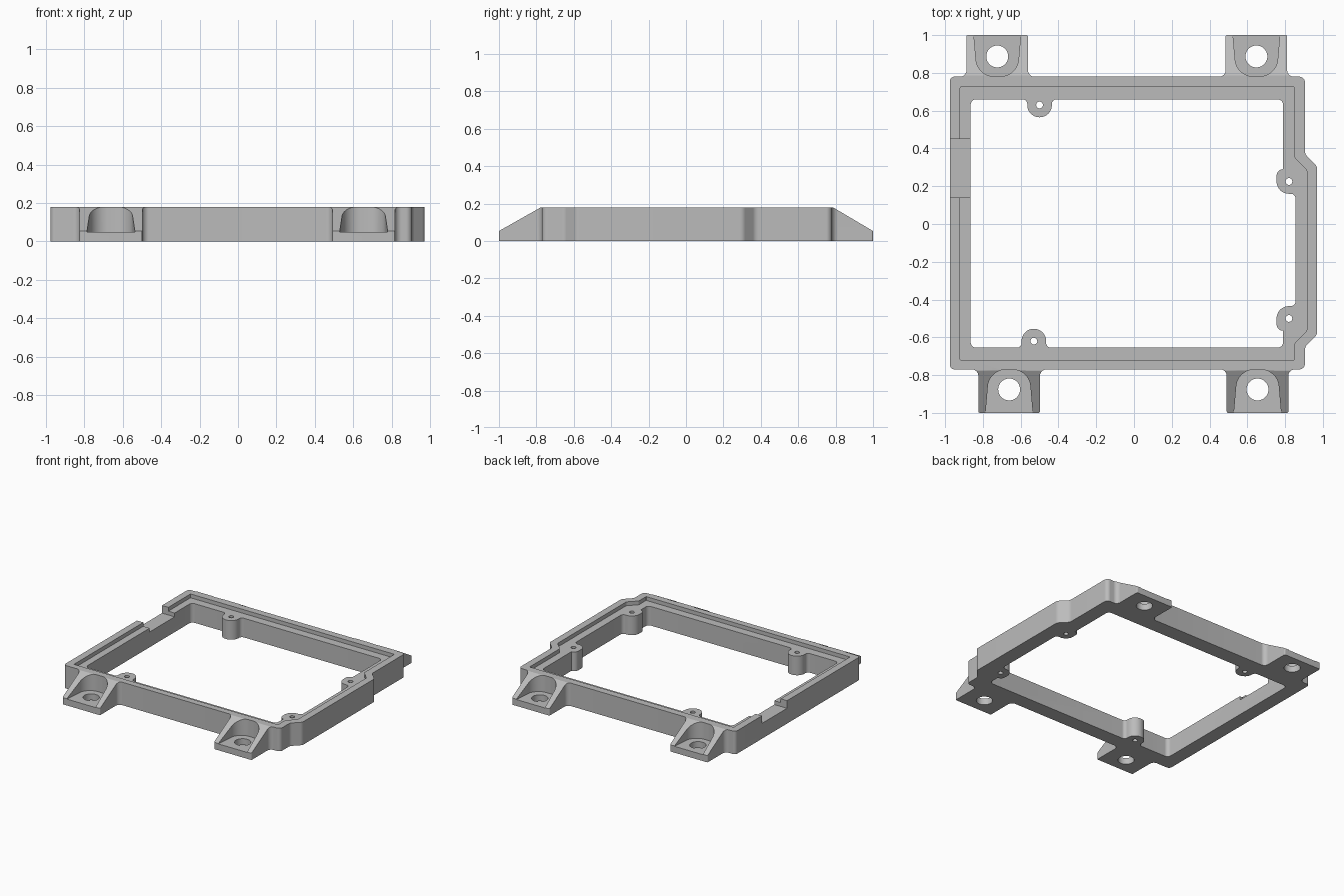
import bpy, bmesh, math
from mathutils import Vector

cube = bpy.data.objects.get("Cube")
if cube:
    bpy.data.objects.remove(cube, do_unlink=True)

TOP, LEDGE, NOTCH, EAR = 0.18, 0.15, 0.12, 0.05

grey = bpy.data.materials.new("plain grey")
grey.use_nodes = True
grey.diffuse_color = (0.5, 0.5, 0.5, 1)
grey.node_tree.nodes["Principled BSDF"].inputs["Base Color"].default_value = (0.5, 0.5, 0.5, 1)


def rounded(corners, steps=8):
    """Turn (x, y, radius) corners into a filleted outline."""
    out = []
    for i, (x, y, r) in enumerate(corners):
        p = Vector((x, y))
        if r == 0:
            out.append(p)
            continue
        a = (Vector(corners[i - 1][:2]) - p).normalized()
        b = (Vector(corners[(i + 1) % len(corners)][:2]) - p).normalized()
        half = math.acos(max(-1, min(1, a.dot(b)))) / 2
        centre = p + (a + b).normalized() * (r / math.sin(half))
        start = p + a * (r / math.tan(half)) - centre
        end = p + b * (r / math.tan(half)) - centre
        for k in range(steps + 1):
            out.append(centre + start.lerp(end, k / steps).normalized() * r)
    return out


def disc(x, y, r, n=40):
    return [(x + r * math.cos(k * math.tau / n), y + r * math.sin(k * math.tau / n))
            for k in range(n)]


def prism(name, outline, low, high, along_x=False):
    """Extrude an (x, y) outline along z, or a (y, z) outline along x."""
    def ring(h):
        return [bm.verts.new((h, p[0], p[1]) if along_x else (p[0], p[1], h)) for p in outline]
    bm = bmesh.new()
    lower, upper = ring(low), ring(high)
    bm.faces.new(lower[::-1])
    bm.faces.new(upper)
    for i in range(len(outline)):
        bm.faces.new((lower[i - 1], lower[i], upper[i], upper[i - 1]))
    bmesh.ops.recalc_face_normals(bm, faces=bm.faces[:])
    mesh = bpy.data.meshes.new(name)
    bm.to_mesh(mesh)
    bm.free()
    mesh.materials.append(grey)
    obj = bpy.data.objects.new(name, mesh)
    bpy.context.scene.collection.objects.link(obj)
    return obj


def cut(target, cutter):
    mod = target.modifiers.new("cut", "BOOLEAN")
    mod.operation, mod.solver, mod.object = "DIFFERENCE", "EXACT", cutter
    cutter.hide_render = True
    bpy.context.view_layer.objects.active = target
    bpy.ops.object.modifier_apply(modifier=mod.name)
    bpy.data.objects.remove(cutter, do_unlink=True)


# Mounting ears: hole centre x, hole centre y, frame edge y
back_ears = [(0.648, 0.887, 0.78), (-0.724, 0.887, 0.78)]
front_ears = [(-0.661, -0.876, -0.77), (0.654, -0.876, -0.77)]


def ear_corners(x, edge):
    s = 1 if edge > 0 else -1
    w = 0.163 * s
    return [(x + w, edge, 0.034), (x + w, s, 0.008), (x - w, s, 0.008), (x - w, edge, 0.034)]


# Frame body and ears in one outline, counter-clockwise from the front corner
body = [(0.905, -0.77, 0.03), (0.905, -0.65, 0.04), (0.97, -0.585, 0.04),
        (0.97, 0.305, 0.04), (0.905, 0.37, 0.04), (0.905, 0.78, 0.03)]
for x, _, edge in back_ears:
    body += ear_corners(x, edge)
body += [(-0.975, 0.78, 0.025), (-0.975, -0.77, 0.025)]
for x, _, edge in front_ears:
    body += ear_corners(x, edge)
frame = prism("mounting_frame", rounded(body), 0, TOP)

# Sloping tops of the ears, a hair clear of the frame edge
for s, edge in ((1, 0.78), (-1, 0.77)):
    slope = (TOP - EAR) / (1 - edge)
    height = TOP + 0.003
    wedge = [(s * (edge - 0.05), height + 0.05 * slope),
             (s * 1.1, height - (1.1 - edge) * slope), (s * 1.1, height + 0.05 * slope)]
    cut(frame, prism("ear_slope", wedge, -2, 2, True))


# Central opening, whose outline steps inward around four screw bosses
def wall_boss(x, wall, tip):
    w = 0.065 if tip < 0 else -0.065
    return [(x - w, wall, 0.025), (x - w, tip, 0.064), (x + w, tip, 0.064), (x + w, wall, 0.025)]


opening = [(-0.865, -0.655, 0.03)] + wall_boss(-0.53, -0.655, -0.555)
opening += [(0.79, -0.655, 0.03), (0.79, -0.565, 0), (0.755, -0.565, 0.034),
            (0.755, -0.435, 0.064), (0.855, -0.435, 0.025), (0.855, 0.16, 0.025),
            (0.755, 0.16, 0.064), (0.755, 0.29, 0.034), (0.79, 0.29, 0), (0.79, 0.66, 0.03)]
opening += wall_boss(-0.5, 0.66, 0.565) + [(-0.865, 0.66, 0.03)]
cut(frame, prism("opening", rounded(opening), -0.1, 0.3))

# Recessed ledge inside the raised lip
cut(frame, prism("ledge", rounded([
    (-0.92, -0.72, 0.005), (0.85, -0.72, 0.005), (0.85, -0.63, 0.02), (0.915, -0.565, 0.02),
    (0.915, 0.285, 0.02), (0.85, 0.35, 0.02), (0.85, 0.725, 0.005), (-0.92, 0.725, 0.005)]),
    LEDGE, 0.3))

# Notch through the right-hand wall
cut(frame, prism("notch", [(-1.1, 0.14), (-0.8, 0.14), (-0.8, 0.45), (-1.1, 0.45)], NOTCH, 0.3))

# Bolt pockets and bolt holes in the ears
for x, y, edge in back_ears + front_ears:
    s = 1 if edge > 0 else -1
    pocket = [(x - 0.127, y + s * 0.15, 0), (x - 0.105, y - s * 0.105, 0.095),
              (x + 0.105, y - s * 0.105, 0.095), (x + 0.127, y + s * 0.15, 0)]
    cut(frame, prism("bolt_pocket", rounded(pocket, 16), EAR, 0.3))
    cut(frame, prism("bolt_hole", disc(x, y, 0.058), -0.1, 0.3))

# Screw holes in the bosses
for x, y in ((0.82, 0.225), (0.82, -0.5), (-0.5, 0.63), (-0.53, -0.62)):
    cut(frame, prism("screw_hole", disc(x, y, 0.018, 24), -0.1, 0.3))

# Smooth fillets with crisp edges
bpy.ops.object.select_all(action="DESELECT")
frame.select_set(True)
bpy.context.view_layer.objects.active = frame
bpy.ops.object.shade_smooth_by_angle(angle=math.radians(30))
